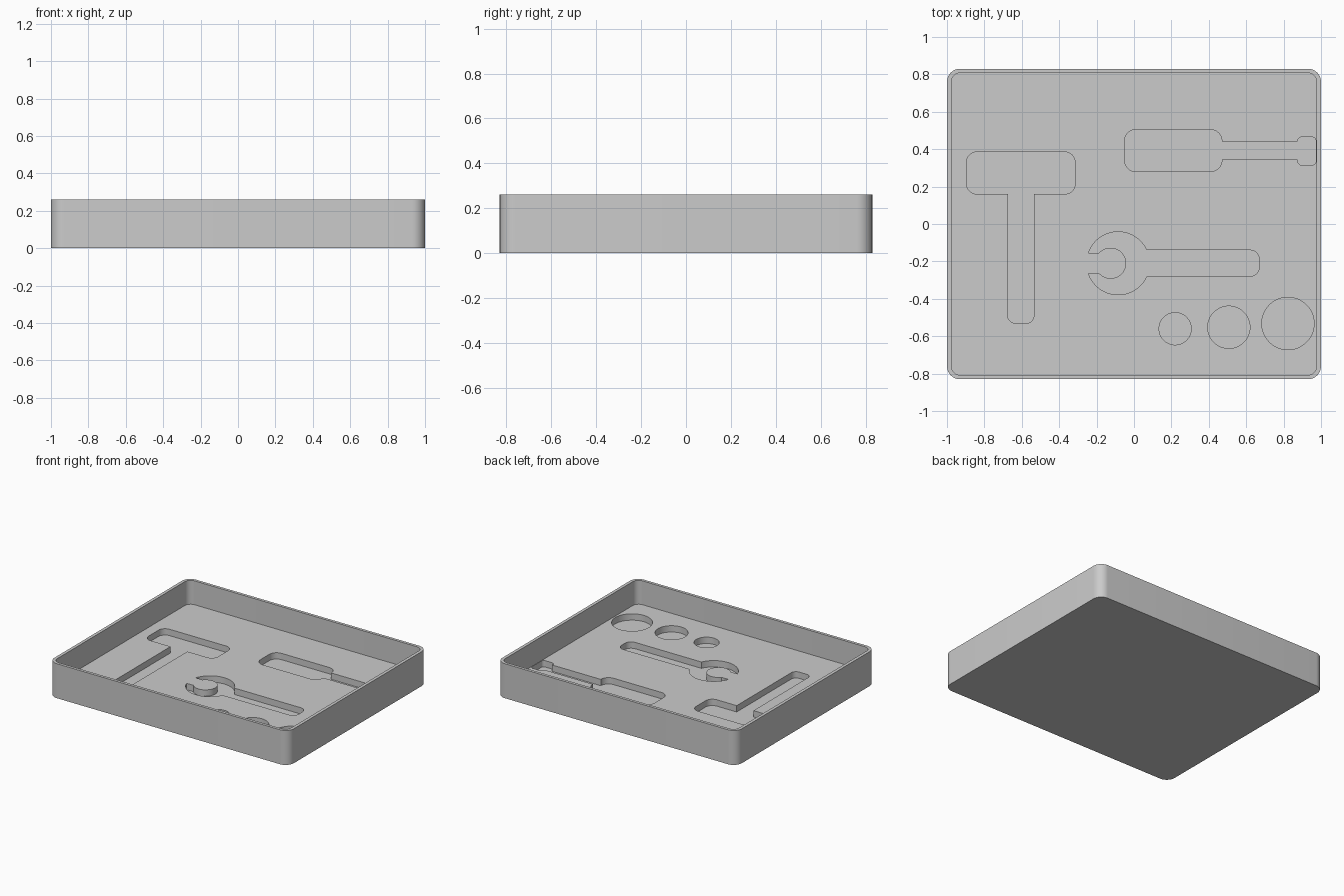
import bpy, bmesh, math
from mathutils import Vector

cube = bpy.data.objects.get("Cube")
if cube:
    bpy.data.objects.remove(cube, do_unlink=True)

HEIGHT, FLOOR, POCKET = 0.26, 0.08, 0.032

grey = bpy.data.materials.new("plain grey")
grey.use_nodes = True
colour = (0.6, 0.6, 0.6, 1)
grey.diffuse_color = colour
grey.node_tree.nodes["Principled BSDF"].inputs["Base Color"].default_value = colour


def rounded(corners, steps=10):
    """Outline from right-angled corners (x, y, radius)."""
    out = []
    for i, (x, y, r) in enumerate(corners):
        p = Vector((x, y))
        if r == 0:
            out.append(p)
            continue
        u = (Vector(corners[i - 1][:2]) - p).normalized()
        v = (Vector(corners[(i + 1) % len(corners)][:2]) - p).normalized()
        centre = p + r * (u + v)
        for k in range(steps + 1):
            a = math.pi / 2 * k / steps
            out.append(centre - r * (v * math.cos(a) + u * math.sin(a)))
    return out


def box(x, y, r):
    return rounded([(-x, -y, r), (x, -y, r), (x, y, r), (-x, y, r)])


def arc(cx, cy, r, start, end, steps=40):
    angles = [start + (end - start) * k / steps for k in range(steps + 1)]
    return [Vector((cx + r * math.cos(a), cy + r * math.sin(a))) for a in angles]


def prism(name, outline, z0, z1):
    bm = bmesh.new()
    face = bm.faces.new([bm.verts.new((p.x, p.y, z0)) for p in outline])
    top = bmesh.ops.extrude_face_region(bm, geom=[face])["geom"]
    verts = [g for g in top if isinstance(g, bmesh.types.BMVert)]
    bmesh.ops.translate(bm, verts=verts, vec=(0, 0, z1 - z0))
    bmesh.ops.recalc_face_normals(bm, faces=bm.faces[:])
    mesh = bpy.data.meshes.new(name)
    bm.to_mesh(mesh)
    bm.free()
    mesh.materials.append(grey)
    obj = bpy.data.objects.new(name, mesh)
    bpy.context.collection.objects.link(obj)
    return obj


# Outer block of the tray
tray = prism("tool_tray", box(1.0, 0.83, 0.07), 0, HEIGHT)
bpy.ops.object.select_all(action='DESELECT')
bpy.context.view_layer.objects.active = tray
tray.select_set(True)


def cut(name, outline, z0, z1):
    cutter = prism(name, outline, z0, z1)
    cutter.hide_render = True
    mod = tray.modifiers.new(name, 'BOOLEAN')
    mod.operation = 'DIFFERENCE'
    mod.solver = 'EXACT'
    mod.object = cutter
    bpy.ops.object.modifier_apply(modifier=mod.name)
    bpy.data.objects.remove(cutter, do_unlink=True)


# Open interior inside the thin rim
cut("interior", box(0.976, 0.808, 0.048), FLOOR, HEIGHT + 0.1)

# Hammer pocket
hammer = rounded([
    (-0.675, -0.53, 0.04), (-0.535, -0.53, 0.04), (-0.535, 0.16, 0),
    (-0.315, 0.16, 0.055), (-0.315, 0.385, 0.055),
    (-0.895, 0.385, 0.055), (-0.895, 0.16, 0.055), (-0.675, 0.16, 0)])

# Screwdriver pocket
screwdriver = rounded([
    (-0.05, 0.28, 0.06), (0.47, 0.28, 0.062), (0.47, 0.345, 0),
    (0.875, 0.345, 0), (0.875, 0.315, 0.022), (0.973, 0.315, 0.022),
    (0.973, 0.465, 0.022), (0.875, 0.465, 0.022), (0.875, 0.44, 0),
    (0.47, 0.44, 0), (0.47, 0.505, 0.062), (-0.05, 0.505, 0.06)])

# Wrench pocket: round head with an open jaw, then the handle
cx, cy, head, jaw_x, jaw = -0.085, -0.21, 0.168, -0.125, 0.083
grip, slot = math.asin(0.07 / head), math.asin(0.054 / head)
mouth = math.asin(0.054 / jaw)
handle = rounded([(0, cy - 0.07, 0), (0.67, cy - 0.07, 0.05),
                  (0.67, cy + 0.07, 0.05), (0, cy + 0.07, 0)])[1:-1]
wrench = (handle
          + arc(cx, cy, head, grip, math.pi - slot)
          + arc(jaw_x, cy, jaw, math.pi - mouth, mouth - math.pi)
          + arc(cx, cy, head, slot - math.pi, -grip))

for name, outline in (("hammer", hammer), ("screwdriver", screwdriver),
                      ("wrench", wrench)):
    cut(name + "_pocket", outline, POCKET, FLOOR + 0.03)

# Three round socket pockets
for x, y, r in ((0.22, -0.56, 0.086), (0.507, -0.552, 0.113), (0.823, -0.532, 0.14)):
    cut("socket_pocket", arc(x, y, r, 0, math.tau, 64)[:-1], POCKET, FLOOR + 0.03)

bpy.ops.object.shade_smooth_by_angle(angle=math.radians(30))
